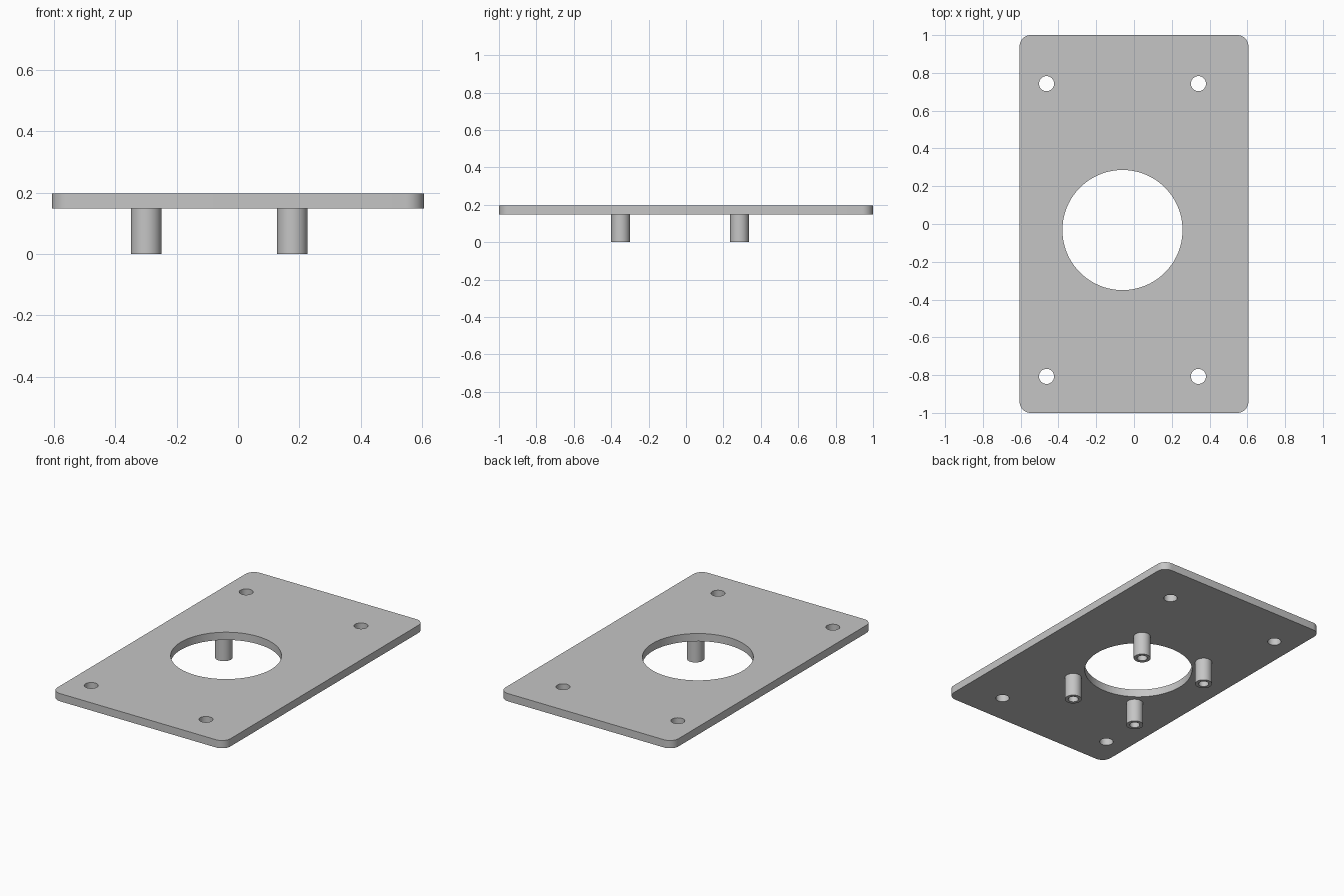
import bpy, bmesh, math
from mathutils import Vector, Matrix

if "Cube" in bpy.data.objects:
    bpy.data.objects.remove(bpy.data.objects["Cube"])

PLATE_BOTTOM, PLATE_TOP = 0.148, 0.197
HALF_X, HALF_Y, CORNER = 0.606, 1.0, 0.06
CENTRE = Vector((-0.061, -0.032))

grey = bpy.data.materials.new("plain grey")
grey.use_nodes = True
colour = (0.56, 0.56, 0.56, 1)
grey.diffuse_color = colour
grey.node_tree.nodes["Principled BSDF"].inputs["Base Color"].default_value = colour


def make_object(name, bm):
    mesh = bpy.data.meshes.new(name)
    bmesh.ops.recalc_face_normals(bm, faces=bm.faces)
    bm.to_mesh(mesh)
    bm.free()
    mesh.materials.append(grey)
    obj = bpy.data.objects.new(name, mesh)
    bpy.context.collection.objects.link(obj)
    return obj


def activate(obj):
    bpy.ops.object.select_all(action='DESELECT')
    obj.select_set(True)
    bpy.context.view_layer.objects.active = obj


def smooth(obj):
    activate(obj)
    bpy.ops.object.shade_smooth_by_angle(angle=math.radians(30))


# Plate with rounded upright corners
bm = bmesh.new()
bmesh.ops.create_cube(bm, size=1)
bmesh.ops.scale(bm, verts=bm.verts, vec=(2 * HALF_X, 2 * HALF_Y, PLATE_TOP - PLATE_BOTTOM))
bmesh.ops.translate(bm, verts=bm.verts, vec=(0, 0, (PLATE_TOP + PLATE_BOTTOM) / 2))
uprights = [e for e in bm.edges if abs((e.verts[0].co - e.verts[1].co).z) > 0.01]
bmesh.ops.bevel(bm, geom=uprights, offset=CORNER, segments=10, profile=0.5, affect='EDGES')
plate = make_object("plate", bm)

# Central opening and four mounting holes
bm = bmesh.new()
holes = [(CENTRE, 0.318, 96)]
holes += [(CENTRE + Vector((sx * 0.402, sy * 0.775)), 0.04, 32) for sx in (-1, 1) for sy in (-1, 1)]
for pos, radius, sides in holes:
    bmesh.ops.create_cone(bm, cap_ends=True, segments=sides, radius1=radius, radius2=radius,
                          depth=0.2, matrix=Matrix.Translation((pos.x, pos.y, PLATE_TOP)))
cutter = make_object("hole_cutter", bm)
cutter.hide_render = True
cut = plate.modifiers.new("holes", 'BOOLEAN')
cut.operation = 'DIFFERENCE'
cut.solver = 'EXACT'
cut.object = cutter
activate(plate)
bpy.ops.object.modifier_apply(modifier=cut.name)
bpy.data.objects.remove(cutter)
smooth(plate)


# Hollow standoffs under the plate
def standoff(name, x, y, outer=0.05, inner=0.03, sides=40):
    bm = bmesh.new()
    profile = [(inner, PLATE_BOTTOM), (inner, 0), (outer, 0), (outer, PLATE_BOTTOM)]
    verts = [bm.verts.new((r, 0, z)) for r, z in profile]
    edges = [bm.edges.new(pair) for pair in zip(verts, verts[1:])]
    bmesh.ops.spin(bm, geom=verts + edges, cent=(0, 0, 0), axis=(0, 0, 1),
                   angle=math.tau, steps=sides)
    bmesh.ops.remove_doubles(bm, verts=bm.verts, dist=0.0001)
    # Close the ring against the plate so that the shell is solid
    rim = [e for e in bm.edges if e.is_boundary]
    bmesh.ops.bridge_loops(bm, edges=rim)
    obj = make_object(name, bm)
    obj.location = (x, y, 0)
    smooth(obj)


for side, sx in (("left", 1), ("right", -1)):
    for end, sy in (("front", -1), ("back", 1)):
        standoff(f"standoff_{end}_{side}", CENTRE.x + sx * 0.238, CENTRE.y + sy * 0.318)
